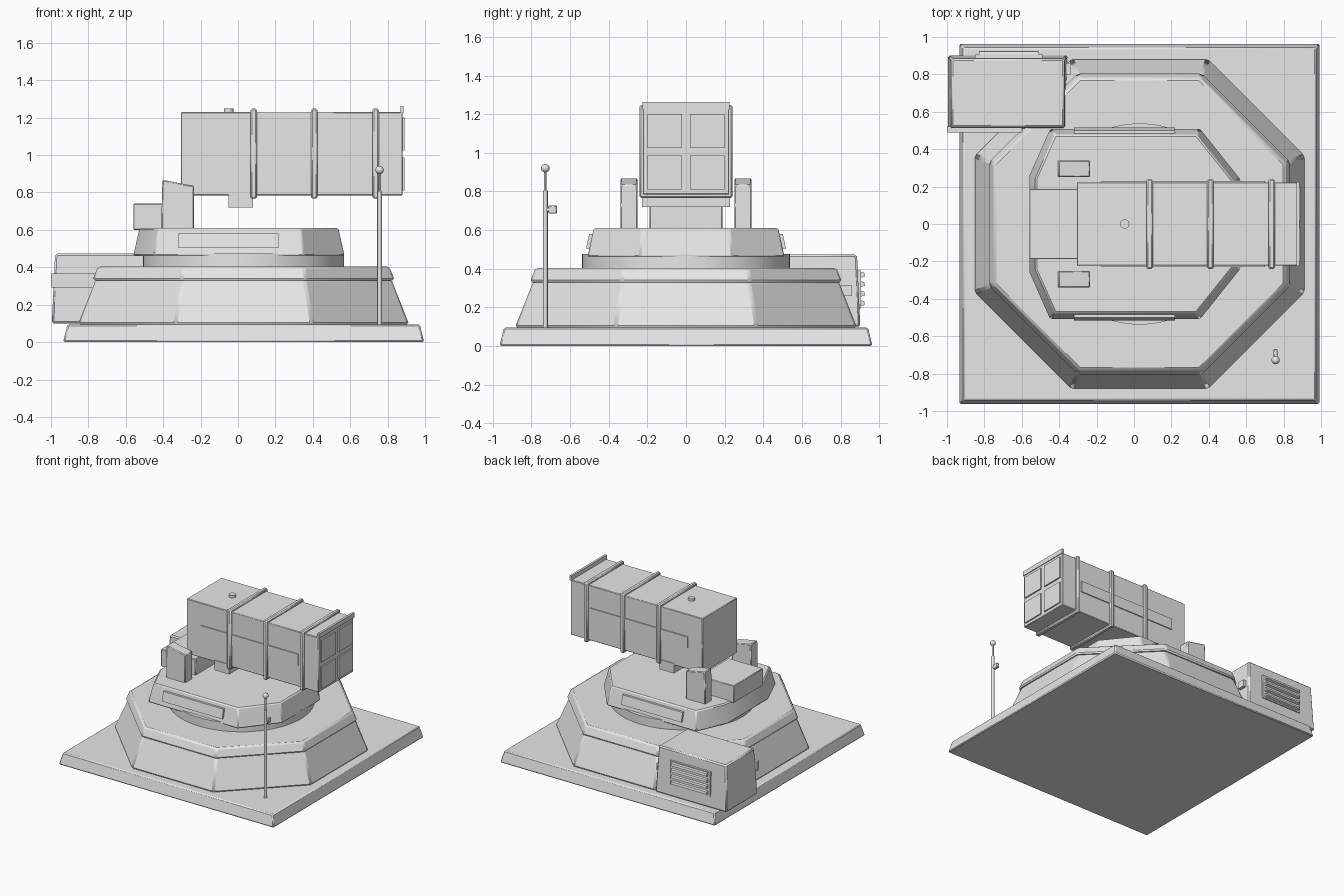
import bpy, bmesh, math
from mathutils import Matrix, Vector

if "Cube" in bpy.data.objects:
    bpy.data.objects.remove(bpy.data.objects["Cube"])

grey = bpy.data.materials.new("plain grey")
grey.diffuse_color = (0.8, 0.8, 0.8, 1)
grey.use_nodes = True
grey.node_tree.nodes["Principled BSDF"].inputs["Base Color"].default_value = grey.diffuse_color
CX = 0.03  # centre of the platform


def finish(name, bm, bevel=0.0):
    bmesh.ops.recalc_face_normals(bm, faces=bm.faces)
    me = bpy.data.meshes.new(name)
    bm.to_mesh(me)
    bm.free()
    me.materials.append(grey)
    ob = bpy.data.objects.new(name, me)
    bpy.context.collection.objects.link(ob)
    if bevel:
        mod = ob.modifiers.new("bevel", 'BEVEL')
        mod.width = bevel
        mod.segments = 1
        mod.limit_method = 'ANGLE'
    return ob


def loft(name, rings, bevel=0.0):
    """Closed solid through matching rings of 3D points."""
    bm = bmesh.new()
    loops = [[bm.verts.new(p) for p in ring] for ring in rings]
    n = len(loops[0])
    for a, b in zip(loops, loops[1:]):
        for i in range(n):
            j = (i + 1) % n
            bm.faces.new((a[i], a[j], b[j], b[i]))
    bm.faces.new(loops[0])
    bm.faces.new(loops[-1])
    return finish(name, bm, bevel)


def box(name, x, y, z, inset=0.0, bevel=0.0):
    """Box from (low, high) ranges, its top drawn in by inset."""
    rings = []
    for h, d in ((z[0], 0), (z[1], inset)):
        rings.append([(x[0] + d, y[0] + d, h), (x[1] - d, y[0] + d, h),
                      (x[1] - d, y[1] - d, h), (x[0] + d, y[1] - d, h)])
    return loft(name, rings, bevel)


def rod(name, start, end, r, sides=16, bevel=0.0):
    a, b = Vector(start), Vector(end)
    turn = (b - a).to_track_quat('Z', 'Y').to_matrix().to_4x4()
    bm = bmesh.new()
    bmesh.ops.create_cone(bm, cap_ends=True, segments=sides, radius1=r, radius2=r,
                          depth=(b - a).length,
                          matrix=Matrix.Translation((a + b) / 2) @ turn)
    return finish(name, bm, bevel)


def octagon(apothem, z):
    r = apothem / math.cos(math.pi / 8)
    return [(CX + r * math.cos((i + .5) * math.pi / 4),
             r * math.sin((i + .5) * math.pi / 4), z) for i in range(8)]


# Ground slab and octagonal plinth with overhanging cap
box("ground_slab", (-0.935, 0.995), (-0.965, 0.965), (0, 0.095), 0.023, 0.008)
loft("plinth", [octagon(0.885, 0.095), octagon(0.79, 0.335)], 0.012)
loft("plinth_cap", [octagon(0.808, 0.33), octagon(0.778, 0.405)], 0.012)

# Turntable ring and faceted turret
rod("turntable_ring", (CX, 0, 0.40), (CX, 0, 0.475), 0.538, 64)
half = [(-0.56, 0.26), (-0.45, 0.51), (0.355, 0.51), (0.57, 0.24)]
outline = half + [(x, -y) for x, y in reversed(half)]
loft("turret", [[(x, y, 0.46) for x, y in outline],
                [(x * 0.94, y * 0.935, 0.61) for x, y in outline]], 0.008)

# Leaning side plates on the turret, and the upright launcher brackets
for s, side in ((-1, "right"), (1, "left")):
    loft("turret_plate_" + side, [
        [(x, s * y, z) for x, y, z in
         ((x, 0.488, 0.505), (x, 0.517, 0.505), (x, 0.501, 0.58), (x, 0.472, 0.58))]
        for x in (-0.32, 0.22)])
    loft("bracket_" + side, [
        [(x, s * y, z) for x, z in
         ((-0.41, 0.60), (-0.235, 0.60), (-0.235, 0.835), (-0.405, 0.868))]
        for y in (0.25, 0.34)], 0.006)
box("rear_equipment_box", (-0.56, -0.25), (-0.188, 0.188), (0.60, 0.74), 0, 0.004)

# Launcher canister: body, mount, straps, side panels
box("canister", (-0.305, 0.88), (-0.223, 0.223), (0.785, 1.23), 0, 0.004)
box("canister_mount", (-0.05, 0.08), (-0.228, 0.228), (0.72, 0.80))
for i, x in enumerate((0.084, 0.408, 0.736)):
    box(f"canister_strap_{i}", (x - 0.018, x + 0.018), (-0.24, 0.24),
        (0.767, 1.248), 0, 0.008)
for s in (-1, 1):
    ys = sorted((s * 0.21, s * 0.231))
    box("canister_side_panel", (-0.175, 0.70), ys, (0.96, 1.05))

# Muzzle lip, four tube covers and the cap on top
box("muzzle_lip", (0.868, 0.886), (-0.225, 0.225), (1.225, 1.263))
for y in (-0.11, 0.11):
    for z in (0.898, 1.113):
        box("tube_cover", (0.87, 0.891), (y - 0.09, y + 0.09), (z - 0.088, z + 0.088))
rod("top_cap", (-0.05, 0, 1.225), (-0.05, 0, 1.25), 0.025, 20)

# Corner cabinet with front plate, handle and louvred vent
box("cabinet", (-0.995, -0.355), (0.50, 0.902), (0.10, 0.473), 0.017, 0.010)
box("cabinet_front_plate", (-1.0, -0.60), (0.49, 0.52), (0.293, 0.366))
box("cabinet_handle", (-0.375, -0.337), (0.80, 0.86), (0.258, 0.312))
box("vent_panel", (-0.85, -0.49), (0.88, 0.906), (0.195, 0.39))
for i in range(4):
    z = 0.222 + i * 0.049
    loft("vent_slat", [[(x, 0.90, z - 0.018), (x, 0.926, z - 0.008),
                        (x, 0.922, z + 0.010), (x, 0.90, z + 0.016)]
                       for x in (-0.83, -0.51)])

# Sensor mast with ball tip and small side sensor
MX, MY = 0.757, -0.728
rod("mast_lower", (MX, MY, 0.09), (MX, MY, 0.805), 0.0125)
rod("mast_upper", (MX, MY, 0.80), (MX, MY, 0.92), 0.007, 12)
bm = bmesh.new()
bmesh.ops.create_uvsphere(bm, u_segments=20, v_segments=12, radius=0.022,
                          matrix=Matrix.Translation((MX, MY, 0.92)))
finish("mast_ball", bm)
rod("mast_arm", (MX, MY, 0.705), (MX, -0.70, 0.705), 0.011, 12)
box("mast_sensor", (MX - 0.011, MX + 0.011), (-0.712, -0.668), (0.685, 0.727), 0, 0.004)

# Smooth the round parts, keep edges sharp
bpy.ops.object.select_all(action='SELECT')
bpy.context.view_layer.objects.active = bpy.context.selected_objects[0]
bpy.ops.object.shade_smooth_by_angle(angle=math.radians(30))
